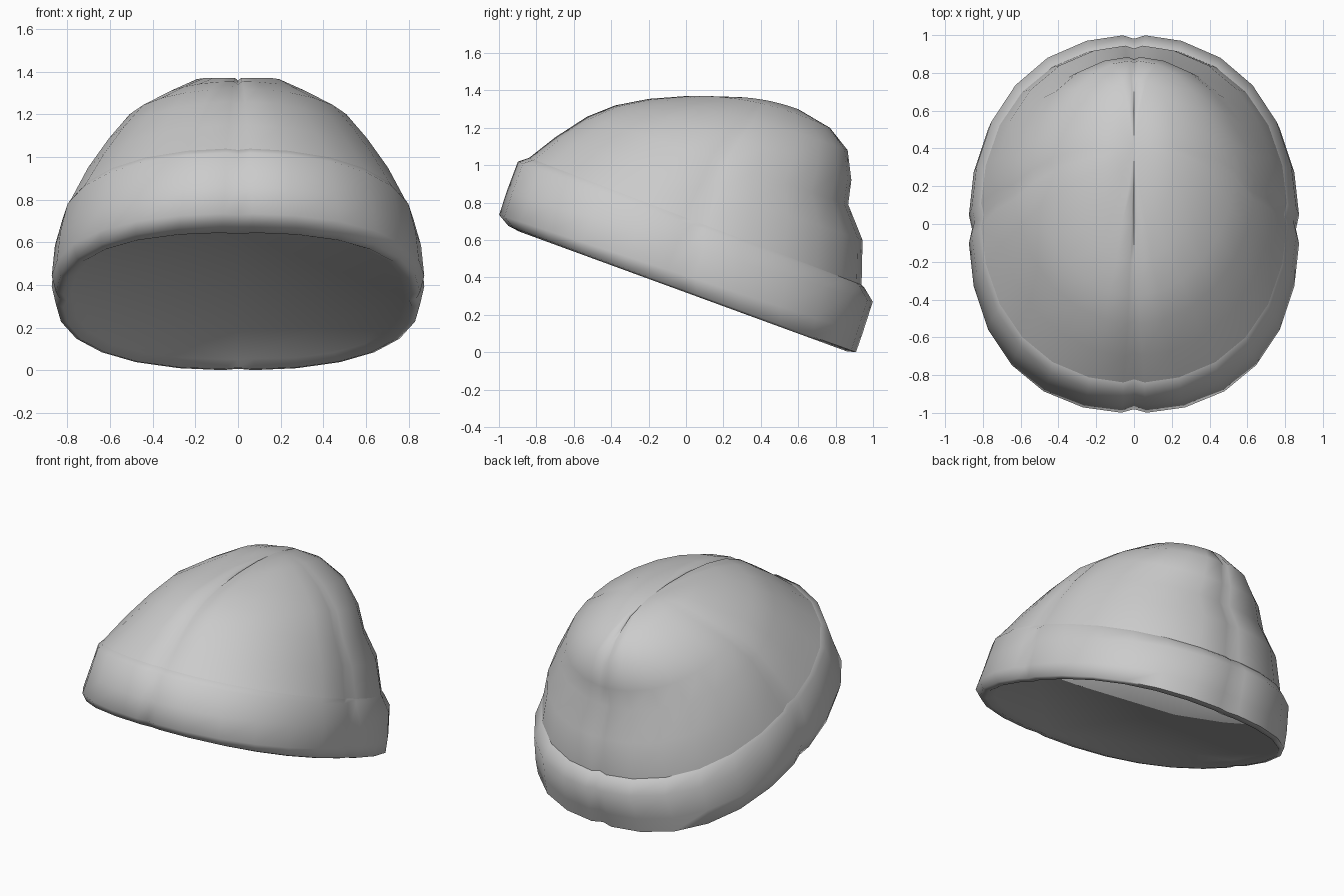
import bpy, bmesh, math

if "Cube" in bpy.data.objects:
    bpy.data.objects.remove(bpy.data.objects["Cube"])

# Ring angles per quadrant: tight spacing next to 0 and 90 makes the seam notches
QUAD = [0, 3, 15, 30, 45, 60, 75, 87]
ANGLES = [q * 90 + a for q in range(4) for a in QUAD]


def ring_points(front, back, width, lift=0.0, power=2.15, notch=0.02, dip=0.0, taper=0.0):
    """Tilted oval between a front and a back (y, z) point; taper widens the back."""
    cy, cz = (front[0] + back[0]) / 2, (front[1] + back[1]) / 2
    hy, hz = (back[0] - front[0]) / 2, (back[1] - front[1]) / 2
    pts = []
    for a in ANGLES:
        s, c = math.sin(math.radians(a)), math.cos(math.radians(a))
        seam = a % 90 == 0
        if seam:
            s, c = round(s), round(c)
        k = 1 - notch if seam else 1.0
        x = math.copysign(abs(s) ** (2 / power), s) * k
        t = -math.copysign(abs(c) ** (2 / power), c) * k
        z = cz + t * hz + lift * (1 - t * t)
        if seam and s == 0:
            z -= dip
        pts.append((x * width * (1 + taper * t), cy + t * hy, z))
    return pts


def loft(name, rings, cap_start=False, apex=None):
    bm = bmesh.new()
    loops = [[bm.verts.new(p) for p in r] for r in rings]
    n = len(ANGLES)
    for lo, hi in zip(loops, loops[1:]):
        for i in range(n):
            j = (i + 1) % n
            bm.faces.new((lo[i], lo[j], hi[j], hi[i]))
    if cap_start:
        bm.faces.new(loops[0][::-1])
    if apex:
        tip = bm.verts.new(apex)
        for i in range(n):
            bm.faces.new((loops[-1][i], loops[-1][(i + 1) % n], tip))
    bmesh.ops.recalc_face_normals(bm, faces=bm.faces)
    mesh = bpy.data.meshes.new(name)
    bm.to_mesh(mesh)
    bm.free()
    obj = bpy.data.objects.new(name, mesh)
    bpy.context.collection.objects.link(obj)
    bpy.ops.object.select_all(action='DESELECT')
    obj.select_set(True)
    bpy.context.view_layer.objects.active = obj
    bpy.ops.object.shade_smooth_by_angle(angle=math.radians(75))
    return obj


# Folded cuff with its closed underside
cuff = [
    ring_points((-0.84, 0.645), (0.84, 0.05), 0.78, power=2.5, notch=0),
    ring_points((-0.89, 0.645), (0.86, 0.005), 0.82, power=2.5),
    ring_points((-0.95, 0.675), (0.91, 0.0), 0.855, power=2.4),
    ring_points((-1.00, 0.735), (0.945, 0.10), 0.875, power=2.3),
    ring_points((-0.96, 0.86), (1.00, 0.27), 0.86, power=2.2),
    ring_points((-0.90, 1.02), (0.955, 0.345), 0.825, power=2.2),
    ring_points((-0.84, 1.04), (0.94, 0.36), 0.81, power=2.2),
]
loft("folded_cuff", cuff, cap_start=True)

# Crown: slouches backwards, with a crease under the rear bulge
crown = [
    ring_points((-0.84, 1.04), (0.94, 0.36), 0.81, power=2.2),
    ring_points((-0.70, 1.15), (0.945, 0.60), 0.735, power=2.1, dip=0.005, taper=0.04),
    ring_points((-0.53, 1.26), (0.868, 0.79), 0.64, power=2.05, dip=0.01, taper=0.08),
    ring_points((-0.38, 1.32), (0.885, 0.92), 0.54, lift=0.03, power=2.05, dip=0.012, taper=0.1),
    ring_points((-0.20, 1.355), (0.865, 1.08), 0.39, lift=0.03, power=2.05, dip=0.012, taper=0.12),
    ring_points((0.00, 1.37), (0.77, 1.20), 0.22, lift=0.05, dip=0.012),
    ring_points((0.20, 1.365), (0.60, 1.30), 0.09, lift=0.02, dip=0.012),
]
loft("crown", crown, apex=(0, 0.4, 1.345))
